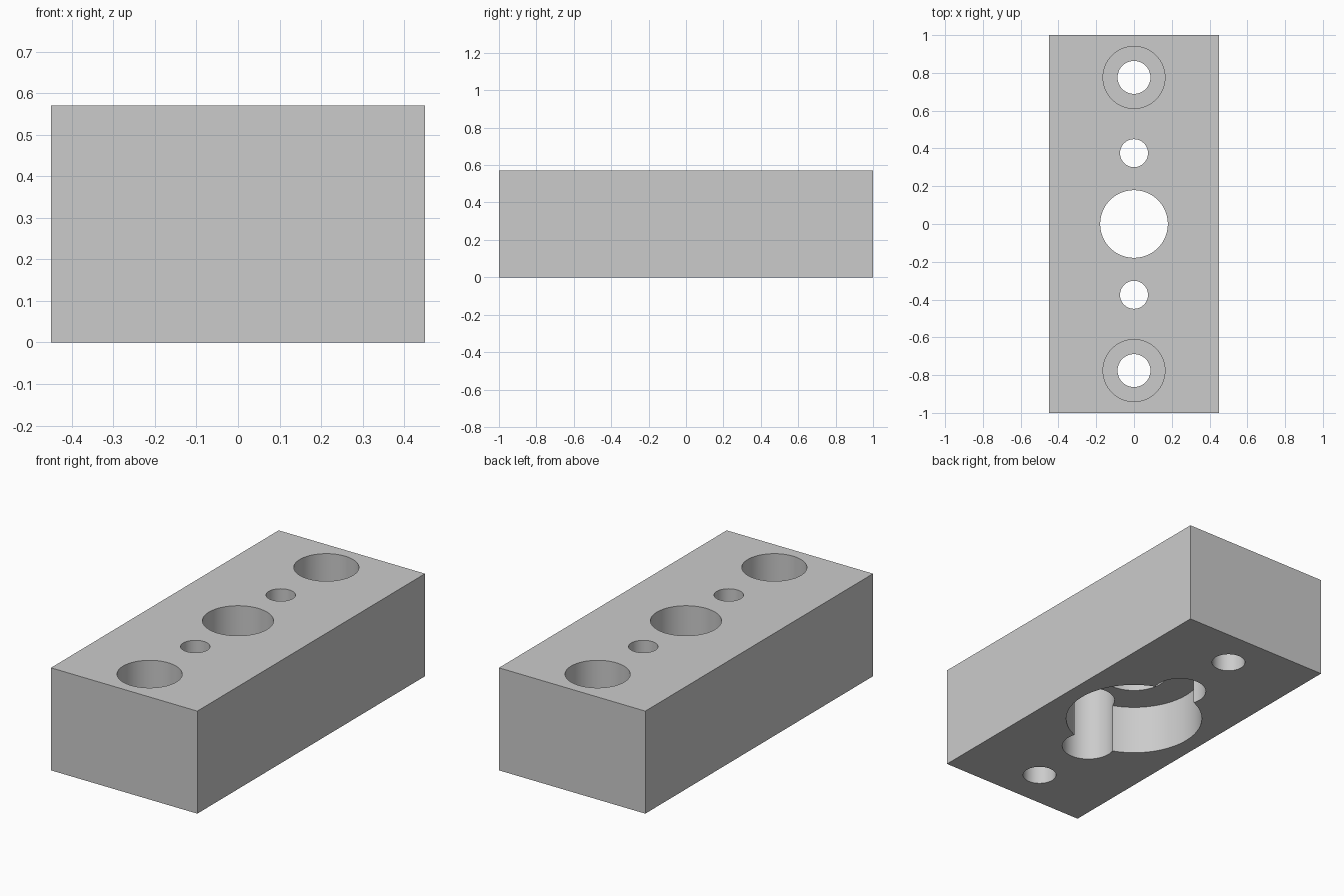
import bpy
import math

# Clear the default cube only
if "Cube" in bpy.data.objects:
    bpy.data.objects.remove(bpy.data.objects["Cube"], do_unlink=True)

WIDTH, LENGTH, HEIGHT = 0.9, 2.0, 0.57
MARGIN = 0.1            # how far cutters overshoot the outer faces
RECESS_DEPTH = 0.276    # round pocket in the underside
LOBE_DEPTH = 0.45       # bores beside the pocket
COUNTERBORE_DEPTH = 0.2

# Plain grey material
grey = bpy.data.materials.new("plain grey")
grey.use_nodes = True
colour = (0.6, 0.6, 0.6, 1.0)
grey.diffuse_color = colour
grey.node_tree.nodes["Principled BSDF"].inputs["Base Color"].default_value = colour

# Solid block
bpy.ops.mesh.primitive_cube_add(size=1, location=(0, 0, HEIGHT / 2))
block = bpy.context.object
block.name = "mounting_block"
block.scale = (WIDTH, LENGTH, HEIGHT)
bpy.ops.object.transform_apply(location=True, rotation=False, scale=True)
block.data.materials.append(grey)


def bore(name, radius, y, bottom, top):
    """Cut a vertical round hole between two heights."""
    bpy.ops.mesh.primitive_cylinder_add(
        vertices=96, radius=radius, depth=top - bottom,
        location=(0, y, (bottom + top) / 2))
    cutter = bpy.context.object
    cutter.name = name
    cutter.hide_render = True
    cutter.data.materials.append(grey)
    mod = block.modifiers.new(name, 'BOOLEAN')
    mod.operation = 'DIFFERENCE'
    mod.solver = 'EXACT'
    mod.object = cutter
    bpy.ops.object.select_all(action='DESELECT')
    block.select_set(True)
    bpy.context.view_layer.objects.active = block
    bpy.ops.object.modifier_apply(modifier=name)
    bpy.data.objects.remove(cutter, do_unlink=True)


low, high = -MARGIN, HEIGHT + MARGIN

# Centre bore and the wide pocket beneath it
bore("centre_bore", 0.179, 0, low, high)
bore("underside_pocket", 0.358, 0, low, RECESS_DEPTH)

# Mirrored pairs along the length
for side in (-1, 1):
    bore("pin_hole", 0.074, side * 0.375, low, high)
    bore("pin_pocket", 0.138, side * 0.375, low, LOBE_DEPTH)
    bore("screw_hole", 0.087, side * 0.776, low, high)
    bore("screw_counterbore", 0.164, side * 0.776, HEIGHT - COUNTERBORE_DEPTH, high)

# Smooth round walls, crisp rims
bpy.ops.object.shade_smooth_by_angle(angle=math.radians(30))
